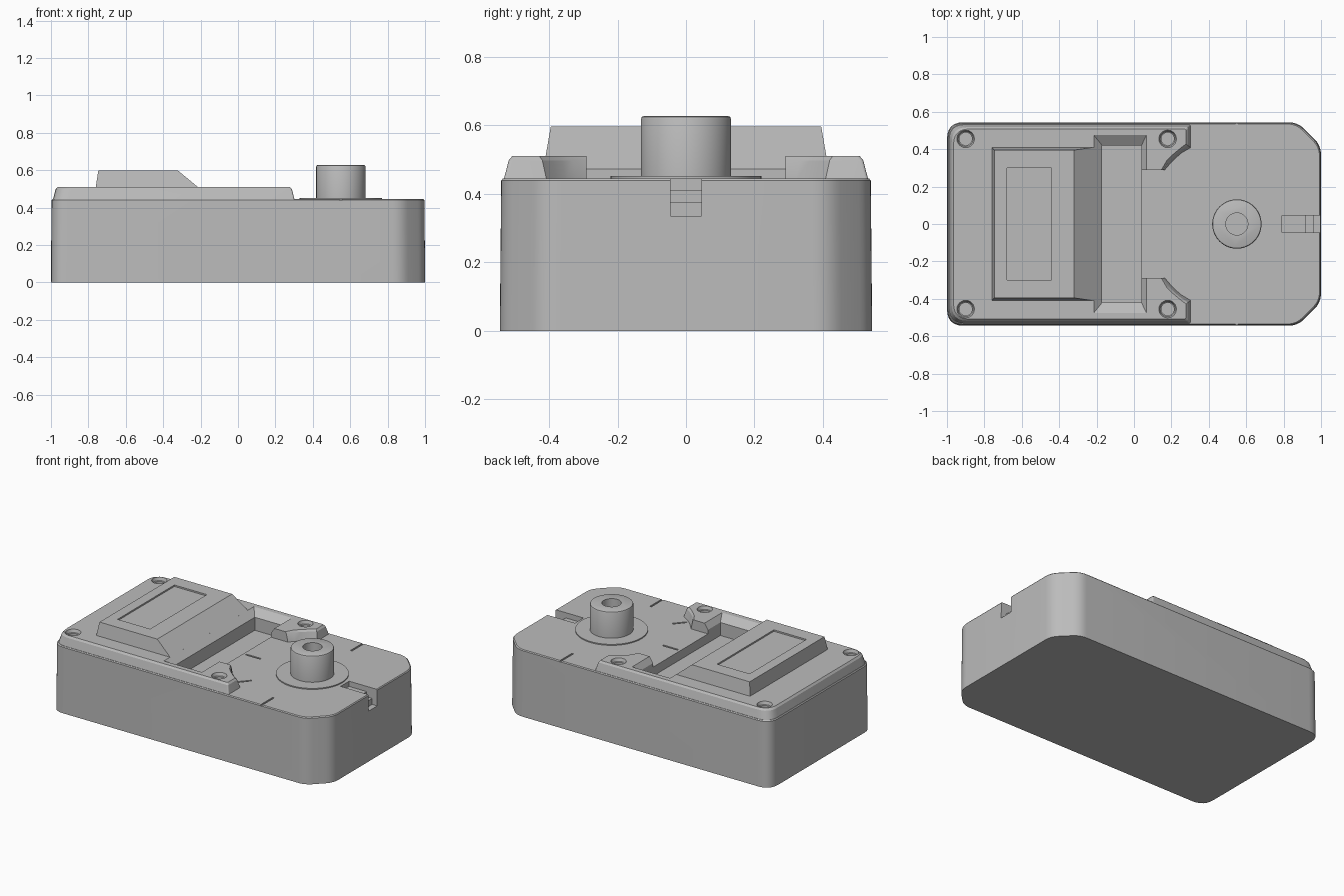
import bpy, bmesh
from math import cos, sin, pi, radians
from mathutils import Vector, Matrix

cube = bpy.data.objects.get("Cube")
if cube:
    bpy.data.objects.remove(cube, do_unlink=True)

grey = bpy.data.materials.new("plain_grey")
grey.use_nodes = True
grey.diffuse_color = (0.5, 0.5, 0.5, 1)
grey.node_tree.nodes["Principled BSDF"].inputs["Base Color"].default_value = (0.5, 0.5, 0.5, 1)


def loft(name, rings):
    """Solid skinned through rings of 3D points that share one point count."""
    bm = bmesh.new()
    loops = [[bm.verts.new(p) for p in ring] for ring in rings]
    n = len(loops[0])
    for low, high in zip(loops, loops[1:]):
        for i in range(n):
            j = (i + 1) % n
            bm.faces.new((low[i], low[j], high[j], high[i]))
    bm.faces.new(loops[0][::-1])
    bm.faces.new(loops[-1])
    bmesh.ops.recalc_face_normals(bm, faces=bm.faces)
    mesh = bpy.data.meshes.new(name)
    bm.to_mesh(mesh)
    bm.free()
    mesh.materials.append(grey)
    obj = bpy.data.objects.new(name, mesh)
    bpy.context.collection.objects.link(obj)
    return obj


def rect(x0, x1, y, z):
    return [(x0, -y, z), (x1, -y, z), (x1, y, z), (x0, y, z)]


def box(name, x0, x1, y, z0, z1):
    return loft(name, [rect(x0, x1, y, z0), rect(x0, x1, y, z1)])


def turned(name, x, y, profile, n=48):
    """Round part from (radius, height) pairs."""
    return loft(name, [[(x + r * cos(2 * pi * i / n), y + r * sin(2 * pi * i / n), z)
                        for i in range(n)] for r, z in profile])


def rounded(corners, steps=6):
    """Round the (x, y, size) corners of half an outline, then mirror it over y."""
    half = []
    for i, (x, y, d) in enumerate(corners):
        p = Vector((x, y))
        if d == 0:
            half.append(p)
            continue
        a = p + (Vector(corners[i - 1][:2]) - p).normalized() * d
        b = p + (Vector(corners[i + 1][:2]) - p).normalized() * d
        for k in range(steps + 1):
            t = k / steps
            half.append(a * (1 - t) ** 2 + p * 2 * t * (1 - t) + b * t * t)
    return half + [Vector((p.x, -p.y)) for p in reversed(half)]


def at_height(outline, z):
    return [(p.x, p.y, z) for p in outline]


def cut(obj, cutters):
    for cutter in cutters:
        mod = obj.modifiers.new("cut", "BOOLEAN")
        mod.operation = "DIFFERENCE"
        mod.solver = "EXACT"
        mod.object = cutter
        bpy.context.view_layer.objects.active = obj
        bpy.ops.object.modifier_apply(modifier=mod.name)


def discard(cutters):
    for cutter in cutters:
        bpy.data.objects.remove(cutter, do_unlink=True)


BASE_TOP, DECK_TOP, HUMP_TOP = 0.445, 0.51, 0.597
KNOB_X = 0.55


# Base body with slight draft, chamfered on the dial end
def base_outline(x, y):
    return rounded([(x, 0.01, 0), (x, y - 0.125, 0.05), (x - 0.125, y, 0.05),
                    (-x, y, 0.09), (-x, 0.01, 0)])


base = loft("base_body", [at_height(base_outline(1.0, 0.544), 0),
                          at_height(base_outline(0.997, 0.54), BASE_TOP - 0.006),
                          at_height(base_outline(0.992, 0.535), BASE_TOP)])


# Raised deck with two prongs that curve around the dial
def deck_outline(inset):
    r = 0.48 + inset
    arc = [(KNOB_X + r * cos(radians(a)), r * sin(radians(a)), 0)
           for a in (143, 138, 133, 128, 122)]
    end, side, left = 0.303 - inset, 0.533 - inset, -0.99 + inset
    arc[-1] = (end, arc[-1][1], 0)
    return rounded([(0, 0.29, 0), (arc[0][0], 0.29, 0)] + arc[1:] +
                   [(end, side, 0.01), (left, side, 0.085), (left, 0.01, 0)])


deck = loft("raised_deck", [at_height(deck_outline(0), BASE_TOP - 0.005),
                            at_height(deck_outline(0.015), DECK_TOP - 0.012),
                            at_height(deck_outline(0.025), DECK_TOP)])

# Sunken pocket with sloped rim
pocket = loft("pocket_cutter", [rect(-0.17, 0.04, 0.42, 0.385),
                                rect(-0.17, 0.04, 0.42, 0.472),
                                rect(-0.215, 0.066, 0.475, DECK_TOP),
                                rect(-0.215, 0.066, 0.475, 0.6)])
cut(base, [pocket])

# Countersunk screw holes
holes = [turned("hole_cutter", x, y, [(0.034, 0.455), (0.034, 0.487), (0.04, 0.49),
                                      (0.047, DECK_TOP), (0.047, 0.55)], 24)
         for x in (-0.9, 0.18) for y in (-0.455, 0.455)]
cut(deck, [pocket] + holes)

# Stepped notch in the dial end, and fine marks around the dial
base_cutters = [box("notch_cutter", 0.79, 1.1, 0.045, 0.41, 0.6),
                box("notch_cutter", 0.92, 1.1, 0.045, 0.375, 0.5),
                box("notch_cutter", 0.96, 1.1, 0.045, 0.335, 0.5)]
for angle, start, end in ((90, 0.41, 0.6), (270, 0.41, 0.6), (180, 0.38, 0.49),
                          (131, 0.38, 0.47), (229, 0.38, 0.47)):
    mark = box("mark_cutter", start, end, 0.006, BASE_TOP - 0.008, 0.47)
    mark.data.transform(Matrix.Translation((KNOB_X, 0, 0)) @
                        Matrix.Rotation(radians(angle), 4, "Z"))
    base_cutters.append(mark)
cut(base, base_cutters)

# Sloped hump with a shallow window recess
hump = loft("hump", [rect(-0.762, -0.203, 0.412, 0.5),
                     rect(-0.747, -0.32, 0.395, HUMP_TOP)])
window = box("window_cutter", -0.68, -0.44, 0.3, HUMP_TOP - 0.01, 0.7)
cut(hump, [window])

# Dial: thin flange and bored knob
flange = turned("dial_flange", KNOB_X, 0, [(0.22, BASE_TOP - 0.002), (0.22, 0.452)], 64)
knob = turned("dial_knob", KNOB_X, 0, [(0.132, BASE_TOP), (0.132, 0.618),
                                       (0.129, 0.625), (0.122, 0.628)], 64)
bore = turned("bore_cutter", KNOB_X, 0, [(0.059, 0.52), (0.059, 0.7)], 32)
cut(knob, [bore])

discard([pocket, window, bore] + holes + base_cutters)

# Smooth the rounded walls while keeping edges crisp
bpy.ops.object.select_all(action="DESELECT")
for part in (base, deck, hump, flange, knob):
    part.select_set(True)
bpy.context.view_layer.objects.active = base
bpy.ops.object.shade_smooth_by_angle(angle=radians(25))
